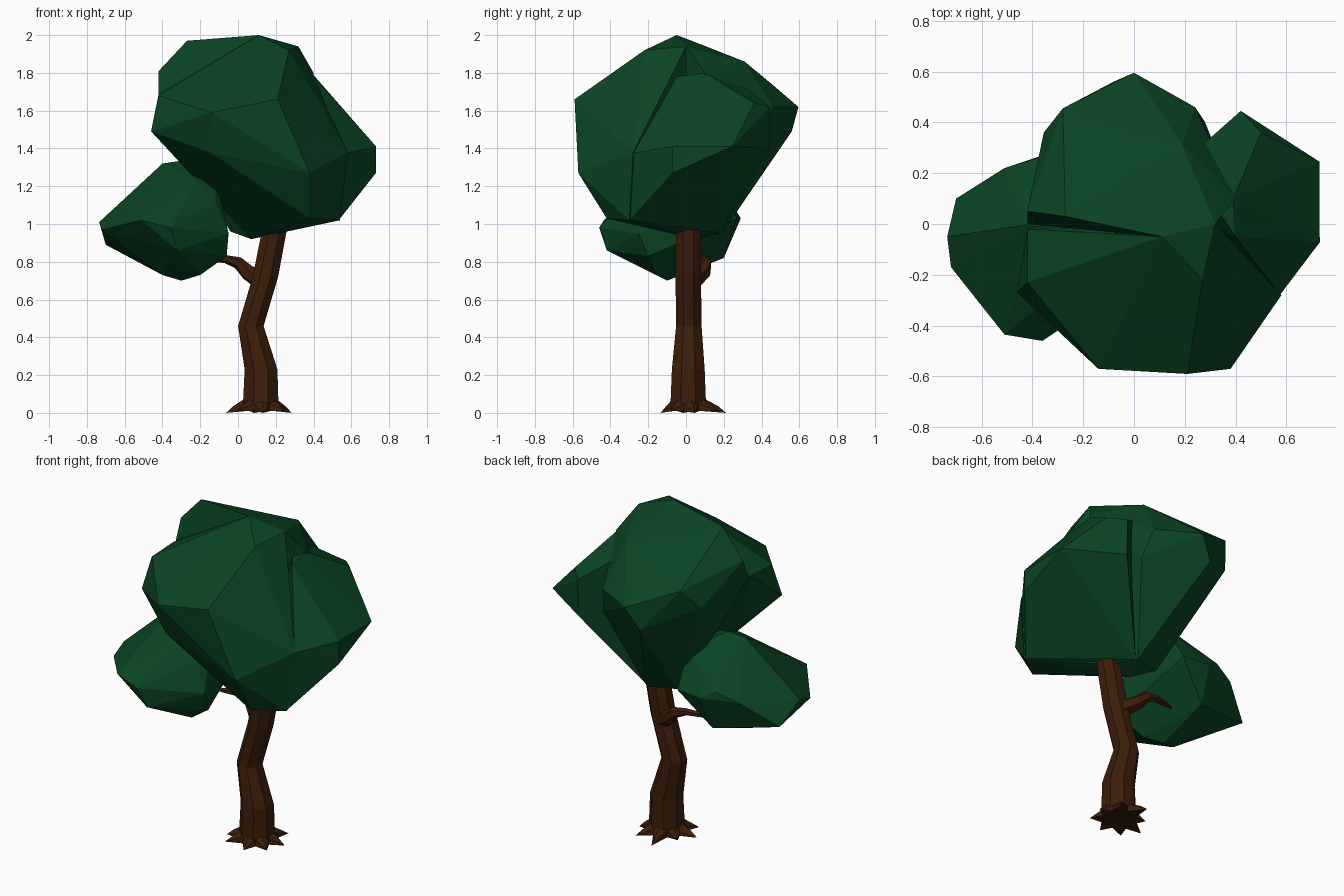
import bpy, bmesh, math
from mathutils import Vector


def material(name, rgb):
    m = bpy.data.materials.new(name)
    m.diffuse_color = (*rgb, 1)
    return m


leaf = material("leaf green", (0.003, 0.058, 0.016))
bark = material("bark brown", (0.045, 0.013, 0.003))


def finish(name, bm, mat):
    bmesh.ops.recalc_face_normals(bm, faces=bm.faces)
    me = bpy.data.meshes.new(name)
    bm.to_mesh(me)
    bm.free()
    me.materials.append(mat)
    ob = bpy.data.objects.new(name, me)
    bpy.context.collection.objects.link(ob)
    return ob


def hull(name, points, mat):
    """Faceted convex lump around a few corner points."""
    bm = bmesh.new()
    for p in points:
        bm.verts.new(p)
    res = bmesh.ops.convex_hull(bm, input=bm.verts)
    junk = {v for v in res["geom_interior"] if isinstance(v, bmesh.types.BMVert)}
    bmesh.ops.delete(bm, geom=list(junk), context='VERTS')
    return finish(name, bm, mat)


def merge(target, other):
    """Join two lumps into one outer skin."""
    mod = target.modifiers.new("merge", 'BOOLEAN')
    mod.operation = 'UNION'
    mod.solver = 'EXACT'
    mod.object = other
    bpy.context.view_layer.objects.active = target
    bpy.ops.object.modifier_apply(modifier=mod.name)
    bpy.data.objects.remove(other)


def limb(name, path, sides, mat, flat=False):
    """Tapered tube through (x, y, z, radius) stations."""
    bm = bmesh.new()
    rings = []
    for i, (x, y, z, r) in enumerate(path):
        a, b = path[max(i - 1, 0)], path[min(i + 1, len(path) - 1)]
        d = Vector((0, 0, 1)) if flat else Vector(b[:3]) - Vector(a[:3])
        q = d.to_track_quat('Z', 'Y')
        rings.append([bm.verts.new(Vector((x, y, z)) + q @ Vector(
            (r * math.cos(t), r * math.sin(t), 0)))
            for t in (math.tau * (k + 0.5) / sides for k in range(sides))])
    for lo, hi in zip(rings, rings[1:]):
        for k in range(sides):
            n = (k + 1) % sides
            bm.faces.new((lo[k], lo[n], hi[n], hi[k]))
    bm.faces.new(rings[0])
    bm.faces.new(rings[-1])
    return finish(name, bm, mat)


# Main crown: front, back and right-hand lumps merged into one skin
shared = [(0.11, -0.05, 2.0), (0.32, 0, 1.94),
          (0.07, 0.05, 0.92), (0.23, 0.02, 0.955)]
crown = hull("main_crown", shared + [
    (0.27, -0.22, 1.92), (-0.42, -0.02, 1.69), (-0.46, -0.27, 1.49),
    (-0.42, -0.23, 1.68), (-0.14, -0.57, 1.59), (0.21, -0.59, 1.66),
    (0.38, -0.57, 1.27), (-0.15, -0.48, 1.38), (0.08, -0.45, 1.27),
    (0.58, -0.28, 1.38), (0.38, -0.42, 1.03), (0.54, -0.3, 1.02),
    (-0.3, -0.1, 1.34), (-0.12, 0.05, 1.25)], leaf)
back = hull("crown_back", shared + [
    (-0.27, 0.03, 1.97), (-0.42, 0.05, 1.81), (-0.42, 0.0, 1.69),
    (0.19, 0.31, 1.86), (-0.28, 0.455, 1.74), (-0.355, 0.36, 1.62),
    (0, 0.595, 1.62), (-0.08, 0.56, 1.49), (0.24, 0.46, 1.62),
    (0.28, 0.4, 1.45), (0.4, 0.1, 1.8), (0.13, 0.19, 0.95),
    (-0.04, 0.14, 0.96), (-0.12, 0.1, 1.2), (-0.3, 0.1, 1.4)], leaf)
right = hull("crown_right", [
    (0.42, 0.445, 1.62), (0.5, 0.36, 1.64), (0.42, 0.44, 1.4),
    (0.73, 0.245, 1.41), (0.73, -0.07, 1.27), (0.731, -0.072, 1.41),
    (0.54, 0.24, 1.61), (0.39, 0.1, 1.8), (0.4, -0.05, 1.78),
    (0.575, -0.278, 1.375), (0.535, -0.295, 1.022), (0.2, 0.25, 1.78),
    (0.08, 0.06, 0.94), (0.14, 0.18, 0.955), (0.22, 0.01, 0.96)], leaf)
merge(crown, back)
merge(crown, right)

# Smaller foliage clump on the side branch
hull("side_clump", [
    (-0.735, -0.05, 1.01), (-0.72, -0.17, 0.97), (-0.7, 0.1, 0.89),
    (-0.51, 0.22, 1.03), (-0.38, 0.26, 1.08), (-0.13, 0.27, 1.03),
    (-0.3, 0.29, 1.03), (-0.12, 0.15, 1.24),
    (-0.32, 0.2, 0.82), (-0.51, -0.435, 1.02), (-0.36, -0.46, 0.98),
    (-0.32, -0.42, 0.86), (-0.05, -0.25, 0.95),
    (-0.06, -0.2, 0.83), (-0.2, -0.16, 0.73), (-0.3, -0.1, 0.70),
    (-0.4, -0.14, 0.73), (-0.4, 0, 1.32), (-0.3, 0.02, 1.335),
    (-0.12, -0.08, 1.27), (-0.22, -0.2, 1.23), (-0.12, -0.22, 1.12)], leaf)

# Crooked trunk
limb("trunk", [(0.12, 0.012, 0.015, 0.103), (0.122, 0.012, 0.23, 0.094),
               (0.068, 0.015, 0.46, 0.073), (0.145, 0.012, 0.72, 0.073),
               (0.193, 0.012, 0.97, 0.071)], 8, bark, flat=True)

# Side branch
limb("side_branch", [(0.12, 0.04, 0.70, 0.05), (0.05, 0.09, 0.745, 0.042),
                     (0, 0.105, 0.795, 0.032), (-0.07, 0.1, 0.815, 0.021),
                     (-0.13, 0.09, 0.815, 0.018), (-0.2, 0.08, 0.81, 0.008)], 6, bark)

# Pointed roots around the foot
for i, (deg, reach) in enumerate([(12, 0.168), (58, 0.19), (100, 0.205), (148, 0.15),
                                  (188, 0.185), (226, 0.18), (275, 0.145), (325, 0.16)]):
    c = Vector((0.12, 0.01, 0))
    u = Vector((math.cos(math.radians(deg)), math.sin(math.radians(deg)), 0))
    w = Vector((-u.y, u.x, 0))
    up = Vector((0, 0, 1))
    hull(f"root_{i + 1}", [
        c + u * reach + up * 0.01 * (i % 2), c + u * reach * 0.8 + up * 0.035,
        c + u * 0.07 + up * 0.085,
        c + u * 0.085 + w * 0.04 + up * 0.05, c + u * 0.085 - w * 0.04 + up * 0.05,
        c + u * 0.08 + w * 0.045 + up * 0.01, c + u * 0.08 - w * 0.045 + up * 0.01], bark)
